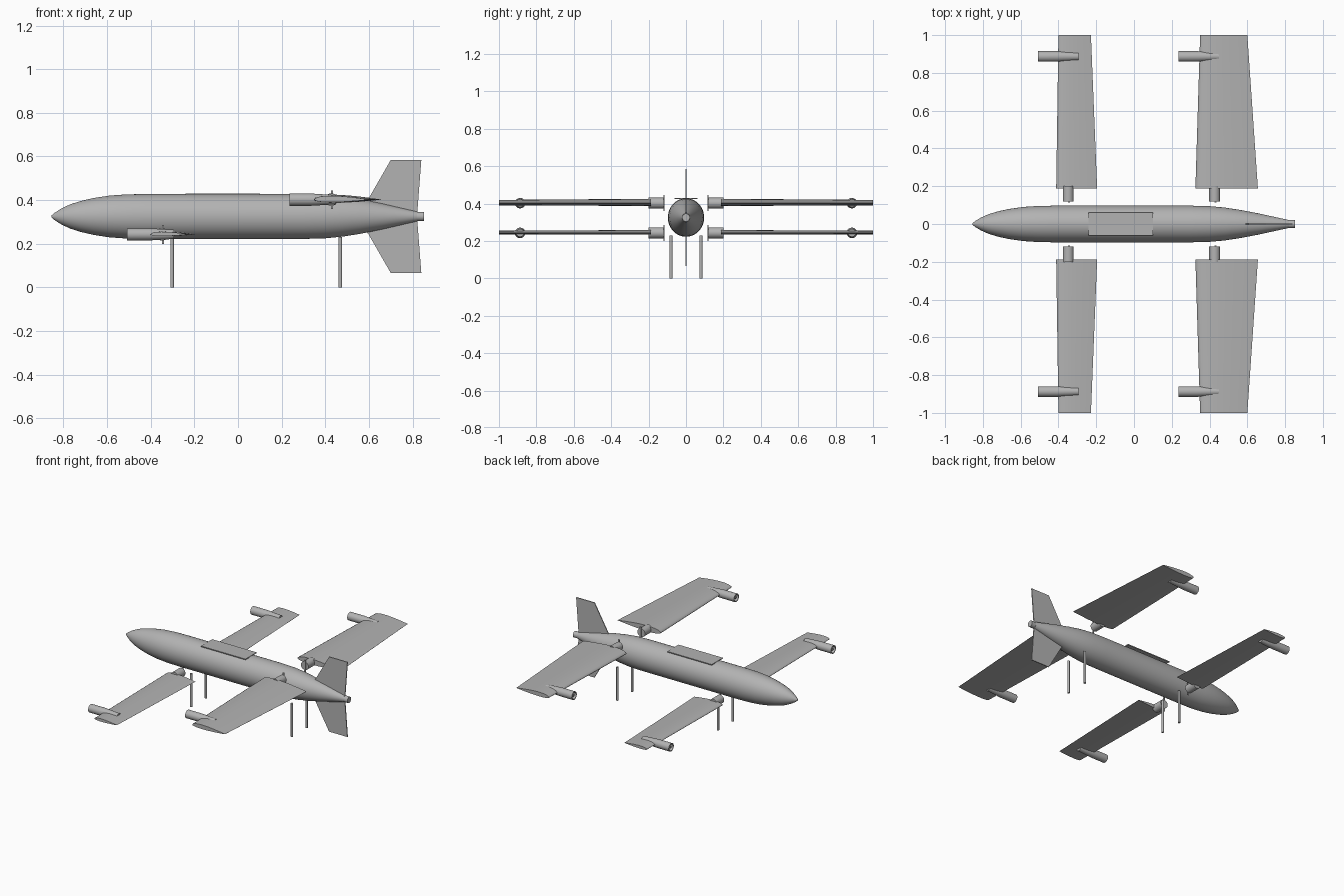
import bpy, bmesh, math
from mathutils import Vector, Matrix

cube = bpy.data.objects.get("Cube")
if cube:
    bpy.data.objects.remove(cube, do_unlink=True)

grey = bpy.data.materials.new("plain grey")
grey.use_nodes = True
COLOUR = (0.45, 0.45, 0.45, 1)
grey.diffuse_color = COLOUR
grey.node_tree.nodes["Principled BSDF"].inputs["Base Color"].default_value = COLOUR


def finish(name, bm, smooth=True):
    bmesh.ops.recalc_face_normals(bm, faces=bm.faces)
    mesh = bpy.data.meshes.new(name)
    bm.to_mesh(mesh)
    bm.free()
    mesh.materials.append(grey)
    ob = bpy.data.objects.new(name, mesh)
    bpy.context.collection.objects.link(ob)
    if smooth:
        bpy.ops.object.select_all(action='DESELECT')
        ob.select_set(True)
        bpy.context.view_layer.objects.active = ob
        bpy.ops.object.shade_smooth_by_angle(angle=math.radians(35))
    return ob


def loft(bm, rings, cap=True):
    loops = [[bm.verts.new(p) for p in ring] for ring in rings]
    n = len(loops[0])
    for a, b in zip(loops, loops[1:]):
        for i in range(n):
            j = (i + 1) % n
            bm.faces.new((a[i], a[j], b[j], b[i]))
    if cap:
        bm.faces.new(loops[0])
        bm.faces.new(loops[-1])


def x_lathe(name, profile, centre, height=1.0, sides=32):
    """Turn (x, radius) points around the x axis."""
    bm = bmesh.new()
    cx, cy, cz = centre
    angles = [math.tau * i / sides for i in range(sides)]
    loft(bm, [[(cx + x, cy + r * math.cos(a), cz + r * height * math.sin(a))
               for a in angles] for x, r in profile])
    return finish(name, bm)


def rod(name, start, end, radius, sides=24):
    start, end = Vector(start), Vector(end)
    axis = end - start
    turn = axis.to_track_quat('Z', 'Y').to_matrix().to_4x4()
    bm = bmesh.new()
    bmesh.ops.create_cone(bm, cap_ends=True, segments=sides, radius1=radius, radius2=radius,
                          depth=axis.length,
                          matrix=Matrix.Translation((start + end) / 2) @ turn)
    return finish(name, bm)


def box(name, centre, size):
    bm = bmesh.new()
    bmesh.ops.create_cube(bm, size=1, matrix=Matrix.Translation(centre)
                          @ Matrix.Diagonal((*size, 1)))
    return finish(name, bm, False)


def airfoil(lead, trail, y, z, steps=14):
    """Closed wing section, flatter underneath than on top."""
    chord = trail - lead
    def half(t):
        return 0.6 * (0.2969 * math.sqrt(t) - 0.126 * t - 0.3516 * t**2
                      + 0.2843 * t**3 - 0.1036 * t**4)
    ts = [(1 - math.cos(math.pi * i / steps)) / 2 for i in range(steps + 1)]
    upper = [(lead + t * chord, y, z + chord * (half(t) * 1.15 + 0.001)) for t in reversed(ts)]
    lower = [(lead + t * chord, y, z - chord * (half(t) * 0.75 + 0.001)) for t in ts]
    return upper + lower


# Fuselage with a rounded nose and a tapered tail
x_lathe("fuselage", [(-.855, .004), (-.84, .016), (-.81, .034), (-.77, .052), (-.72, .067),
                     (-.66, .08), (-.59, .09), (-.51, .0955), (-.42, .097), (.3, .097),
                     (.4, .0945), (.48, .087), (.56, .075), (.66, .056), (.76, .034),
                     (.82, .021)], (0, 0, .325), height=1.06, sides=48)
x_lathe("tail_cap", [(.81, .021), (.852, .021)], (0, 0, .325))
box("top_hatch", (-.07, 0, .427), (.34, .122, .006))

# Upright tail fins, above and below the body
for name, s in (("upper_fin", 1), ("lower_fin", -1)):
    outline = [(.56, 0), (.56, .03), (.60, .085), (.70, .259), (.84, .259), (.82, 0)]
    bm = bmesh.new()
    loft(bm, [[(x, y, .325 + s * h) for x, h in outline] for y in (-.003, .003)])
    finish(name, bm, False)

# Wing panels: root and tip edges, height, pivot position, pod nose
WINGS = {"front": ((-.412, -.195), (-.40, -.228), .243, -.348, -.508),
         "rear": ((.325, .656), (.35, .60), .402, .427, .235)}
for place, (root, tip, z, pivot, pod) in WINGS.items():
    for side, s in (("left", 1), ("right", -1)):
        tag = f"{place}_{side}"
        bm = bmesh.new()
        loft(bm, [airfoil(*root, s * .187, z), airfoil(*tip, s * 1.0, z)])
        finish(tag + "_wing", bm)
        # Pivot stub with a thin upright blade at its inner end
        rod(tag + "_pivot", (pivot, s * .12, z), (pivot, s * .2, z), .029)
        box(tag + "_blade", (pivot + .004, s * .117, z), (.009, .006, .086))
        # Hollow pod near the tip with a small hub inside
        y = s * .887
        x_lathe(tag + "_pod", [(.04, .022), (0, .022), (0, .028), (.1, .028),
                               (.215, .021)], (pod, y, z))
        rod(tag + "_pod_hub", (pod + .005, y, z), (pod + .05, y, z), .008, 16)

# Four landing legs
for place, x in (("front", -.302), ("rear", .469)):
    for side, s in (("left", 1), ("right", -1)):
        rod(f"{place}_{side}_leg", (x, s * .08, 0), (x, s * .08, .23), .008, 16)
